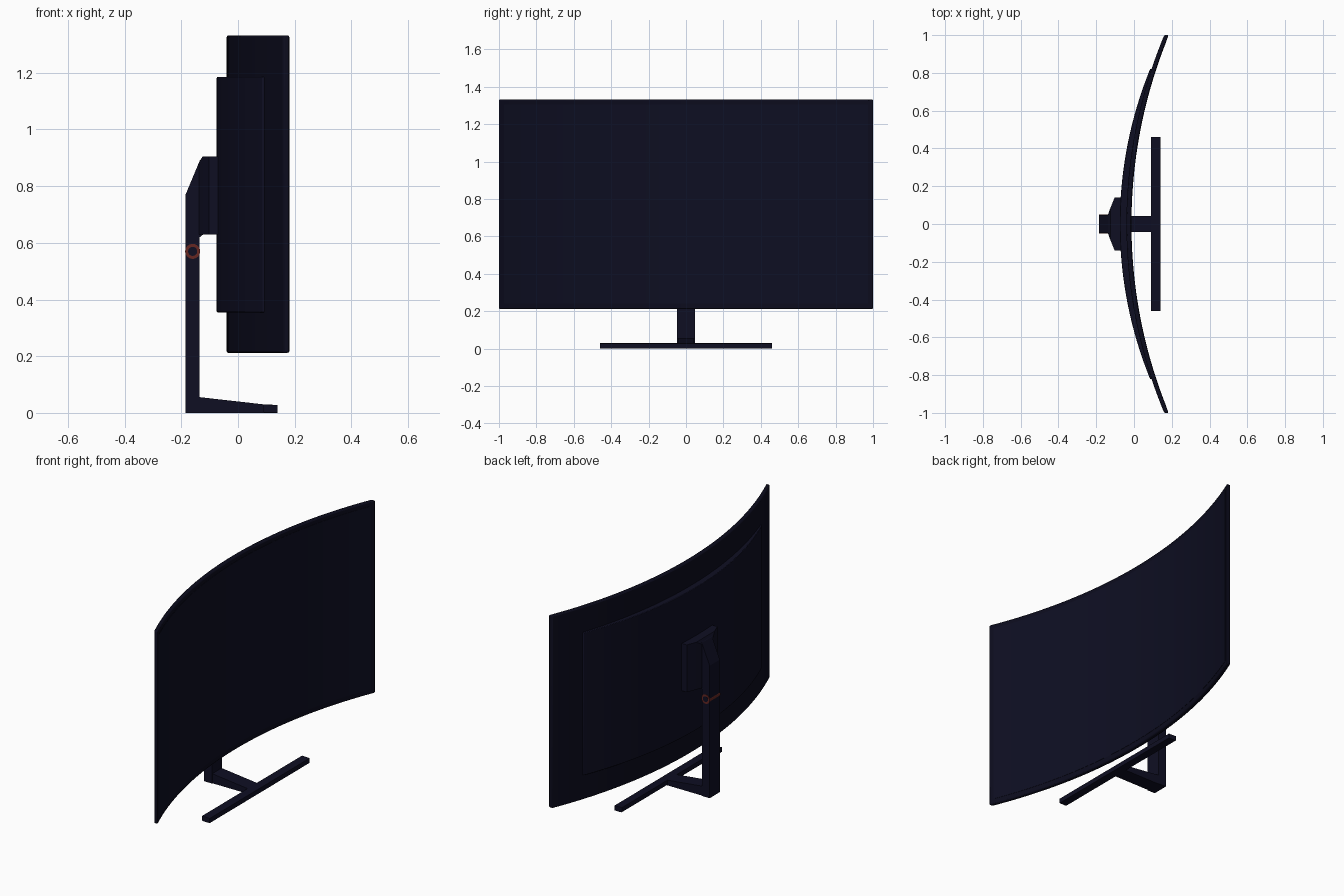
import bpy, bmesh, math

if "Cube" in bpy.data.objects:
    bpy.data.objects.remove(bpy.data.objects["Cube"])

def mat(name, col):
    m = bpy.data.materials.new(name)
    m.diffuse_color = (*col, 1)
    m.use_nodes = True
    m.node_tree.nodes["Principled BSDF"].inputs["Base Color"].default_value = m.diffuse_color
    return m

BODY = mat("dark navy plastic", (0.0045, 0.0045, 0.0165))
BEZEL = mat("near black bezel", (0.0035, 0.0035, 0.0125))
GLASS = mat("screen glass", (0.0042, 0.0045, 0.016))
RED = mat("dark red accent", (0.13, 0.02, 0.016))

def finish(name, bm, material, bevel=0.0, smooth=True):
    bmesh.ops.recalc_face_normals(bm, faces=bm.faces)
    me = bpy.data.meshes.new(name)
    bm.to_mesh(me)
    bm.free()
    ob = bpy.data.objects.new(name, me)
    bpy.context.collection.objects.link(ob)
    me.materials.append(material)
    if bevel:
        b = ob.modifiers.new("soft edges", 'BEVEL')
        b.width, b.segments, b.limit_method = bevel, 2, 'ANGLE'
        b.angle_limit = math.radians(30)
    if smooth:
        bpy.ops.object.select_all(action='DESELECT')
        ob.select_set(True)
        bpy.context.view_layer.objects.active = ob
        bpy.ops.object.shade_smooth_by_angle(angle=math.radians(30))
    return ob

def arc(x0, r):
    return lambda y: x0 + r - math.sqrt(r * r - y * y)

def curved_slab(name, back, front, half, z0, z1, material, bevel=0.0, n=48):
    # closed slab between two arcs, following y
    bm = bmesh.new()
    rows = []
    for i in range(n + 1):
        y = half * (2 * i / n - 1)
        rows.append([bm.verts.new(c) for c in (
            (back(y), y, z0), (front(y), y, z0), (front(y), y, z1), (back(y), y, z1))])
    for a, b in zip(rows, rows[1:]):
        for k in range(4):
            j = (k + 1) % 4
            bm.faces.new((a[k], a[j], b[j], b[k]))
    bm.faces.new(rows[0])
    bm.faces.new(rows[-1])
    return finish(name, bm, material, bevel)

def side_prism(name, pts, half, material, bevel=0.0):
    # profile in x,z extruded across y
    bm = bmesh.new()
    f = bm.faces.new([bm.verts.new((x, -half, z)) for x, z in pts])
    ext = bmesh.ops.extrude_face_region(bm, geom=[f])
    for v in ext["geom"]:
        if isinstance(v, bmesh.types.BMVert):
            v.co.y = half
    return finish(name, bm, material, bevel, smooth=False)

# curved display panel, glass and rear housing
curved_slab("display_panel", arc(-0.04, 2.6), arc(-0.015, 2.62), 1.0, 0.212, 1.332, BEZEL, 0.006)
curved_slab("screen_glass", arc(-0.018, 2.62), arc(-0.0135, 2.62), 0.972, 0.242, 1.305, GLASS)
curved_slab("rear_housing", arc(-0.075, 2.18), arc(-0.03, 2.6), 0.82, 0.355, 1.185, BODY, 0.003)

# mount block: flared towards the panel
bm = bmesh.new()
loops = []
for x, hy, z0, z1 in ((-0.137, 0.052, 0.63, 0.885), (-0.125, 0.085, 0.63, 0.905),
                      (-0.103, 0.14, 0.63, 0.905), (-0.06, 0.14, 0.63, 0.905)):
    loops.append([bm.verts.new(c) for c in ((x, -hy, z0), (x, hy, z0), (x, hy, z1), (x, -hy, z1))])
for a, b in zip(loops, loops[1:]):
    for k in range(4):
        j = (k + 1) % 4
        bm.faces.new((a[k], a[j], b[j], b[k]))
bm.faces.new(loops[0])
bm.faces.new(loops[-1])
finish("mount_block", bm, BODY, smooth=False)

# upright column with slanted top
side_prism("stand_column", [(-0.185, 0), (-0.135, 0), (-0.135, 0.62), (-0.12, 0.632),
                            (-0.12, 0.903), (-0.135, 0.89), (-0.185, 0.77)], 0.047, BODY)
# tapered foot arm and cross bar
side_prism("foot_arm", [(-0.18, 0), (0.10, 0), (0.10, 0.029), (-0.14, 0.056), (-0.18, 0.056)], 0.043, BODY)
side_prism("foot_bar", [(0.09, 0.003), (0.095, 0), (0.14, 0), (0.14, 0.028), (0.09, 0.03)], 0.46, BODY, 0.002)

# red cable ring through the column, with dark centre
def disc(name, radius, half, material):
    bm = bmesh.new()
    bmesh.ops.create_cone(bm, cap_ends=True, segments=32, radius1=radius, radius2=radius, depth=2 * half)
    for v in bm.verts:
        x, y, z = v.co
        v.co = (x - 0.16, z, y + 0.57)
    finish(name, bm, material)

disc("cable_ring", 0.0265, 0.049, RED)
disc("cable_ring_centre", 0.016, 0.0505, BODY)
